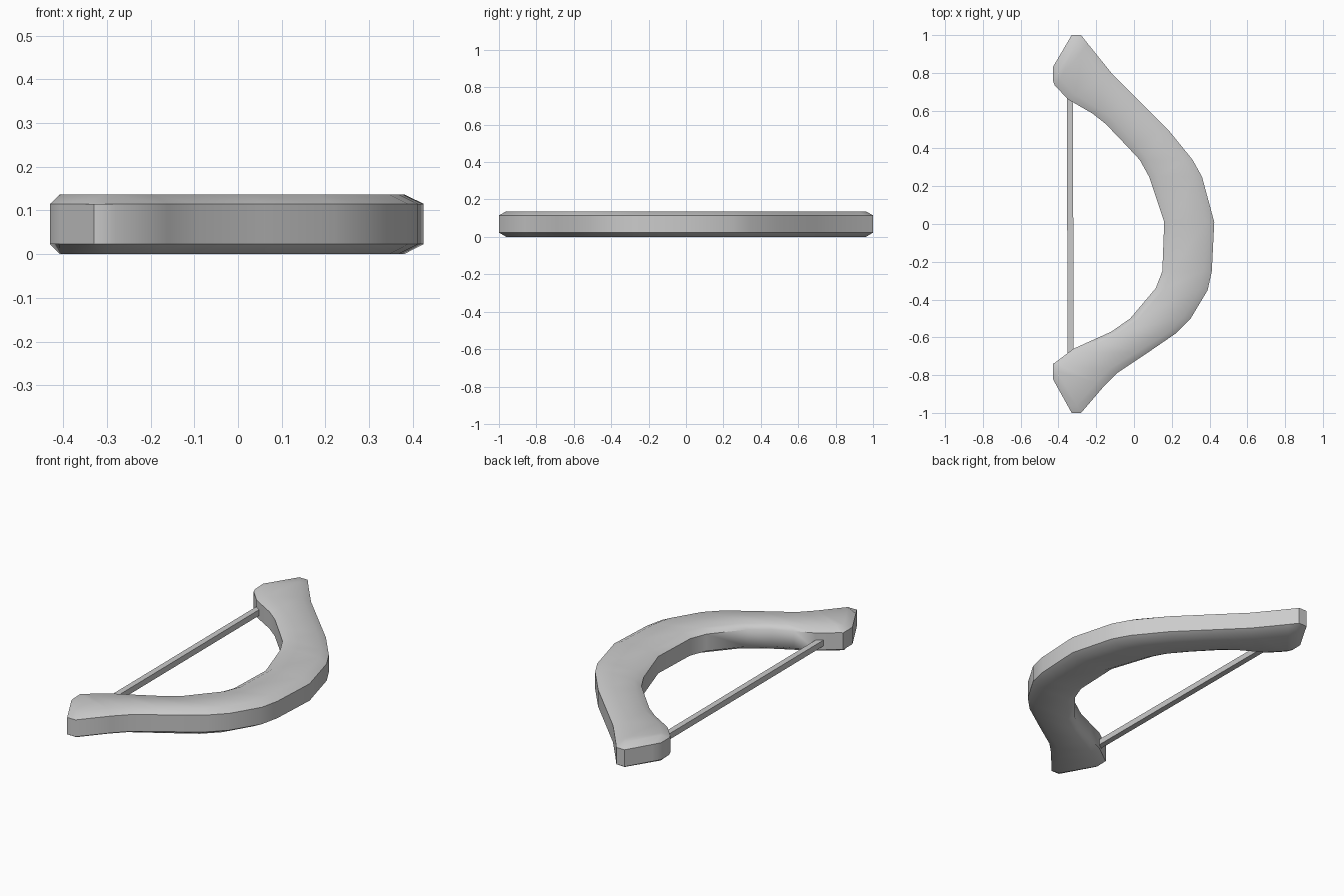
import bpy, bmesh
from mathutils import Vector

if "Cube" in bpy.data.objects:
    bpy.data.objects.remove(bpy.data.objects["Cube"])

H, Z0, Z1 = 0.137, 0.023, 0.115


def finish(name, bm, angle):
    bmesh.ops.recalc_face_normals(bm, faces=bm.faces)
    me = bpy.data.meshes.new(name)
    bm.to_mesh(me)
    bm.free()
    ob = bpy.data.objects.new(name, me)
    bpy.context.collection.objects.link(ob)
    bpy.ops.object.select_all(action='DESELECT')
    ob.select_set(True)
    bpy.context.view_layer.objects.active = ob
    bpy.ops.object.shade_smooth_by_angle(angle=angle)


def loft(rings, bm):
    vs = [[bm.verts.new(p) for p in r] for r in rings]
    n = len(vs[0])
    for a, b in zip(vs, vs[1:]):
        for i in range(n):
            j = (i + 1) % n
            bm.faces.new((a[i], a[j], b[j], b[i]))
    bm.faces.new(vs[0])
    bm.faces.new(vs[-1])


def section(outer, inner, cap=False):
    # chamfered rectangle between the outer and inner edge of the limb
    o, i = Vector((*outer, 0)), Vector((*inner, 0))
    c = (i - o).normalized() * 0.045
    lo, hi = (Z0, Z1) if cap else (0, H)
    up = lambda p, z: p + Vector((0, 0, z))
    if cap:
        return [up(o, Z0), up(o, Z1), up(o + c, hi), up(i - c, hi),
                up(i, Z1), up(i, Z0), up(i - c, lo), up(o + c, lo)]
    return [up(o, Z0), up(o, Z1), up(o + c, hi), up(i - c, hi),
            up(i, Z1), up(i, Z0), up(i - c, lo), up(o + c, lo)]


# Curved bow body: (outer edge, inner edge) pairs from the back tip to the front tip
pairs = [
    ((-.33, 1.0), (-.43, .83)), ((-.28, 1.0), (-.43, .76)),
    ((-.245, .955), (-.42, .735)), ((-.12, .80), (-.35, .66)),
    ((-.02, .70), (-.22, .585)), ((.03, .65), (-.15, .53)),
    ((.18, .50), (-.04, .415)), ((.31, .34), (.03, .34)),
    ((.36, .25), (.08, .25)), ((.425, .01), (.16, .01)),
    ((.412, -.25), (.15, -.25)), ((.39, -.35), (.115, -.34)),
    ((.30, -.50), (-.02, -.50)), ((.22, -.58), (-.12, -.57)),
    ((.06, -.69), (-.22, -.615)), ((-.09, -.79), (-.32, -.66)),
    ((-.16, -.86), (-.42, -.735)), ((-.28, -1.0), (-.43, -.74)),
    ((-.33, -1.0), (-.43, -.82)),
]
bm = bmesh.new()
loft([section(o, i, k in (0, len(pairs) - 1)) for k, (o, i) in enumerate(pairs)], bm)
finish("bow_body", bm, 0.9)

# Bow string
bm = bmesh.new()
R, ZS = 0.016, 0.06
square = [(-R, -R), (R, -R), (R, R), (-R, R)]
loft([[(x + dx, y, ZS + dz) for dx, dz in square]
      for x, y in ((-.34, .72), (-.335, -.72))], bm)
finish("bow_string", bm, 0.5)
